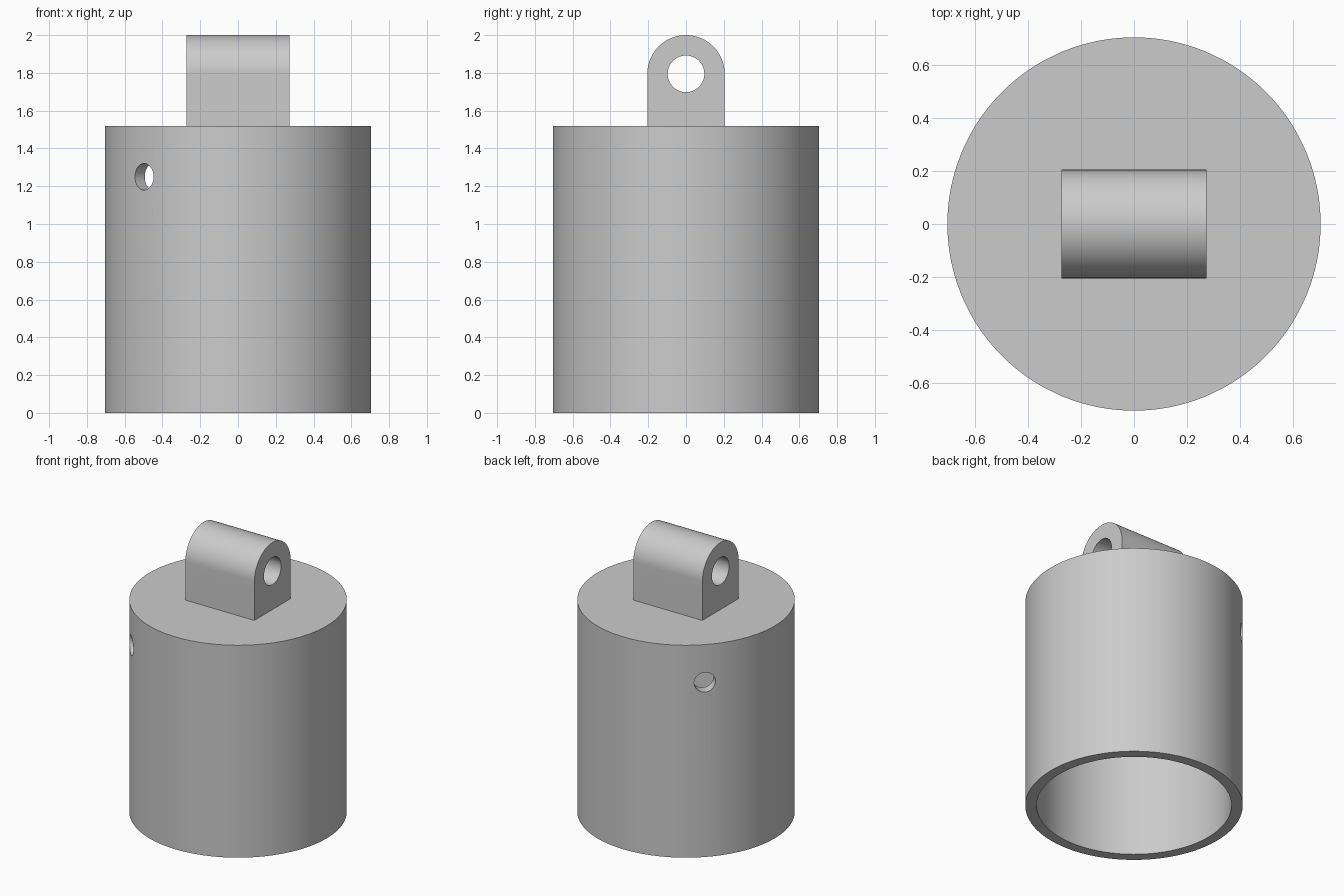
import bpy, bmesh, math
from mathutils import Vector, Matrix

cube = bpy.data.objects.get("Cube")
if cube:
    bpy.data.objects.remove(cube, do_unlink=True)

OUTER, INNER = 0.705, 0.632      # cup radii
TOP, CEILING = 1.52, 1.45        # cup top and inside ceiling
LUG_X, LUG_R, PIN_Z, PIN_R = 0.273, 0.205, 1.795, 0.097
VENT_Z, VENT_R = 1.25, 0.07

grey = bpy.data.materials.new("plain_grey")
grey.use_nodes = True
grey.diffuse_color = (0.6, 0.6, 0.6, 1)
grey.node_tree.nodes["Principled BSDF"].inputs["Base Color"].default_value = (0.6, 0.6, 0.6, 1)


def make_object(name, bm):
    bmesh.ops.recalc_face_normals(bm, faces=bm.faces)
    mesh = bpy.data.meshes.new(name)
    bm.to_mesh(mesh)
    bm.free()
    mesh.materials.append(grey)
    obj = bpy.data.objects.new(name, mesh)
    bpy.context.collection.objects.link(obj)
    return obj


def rod(name, radius, length, centre, direction, sides=64):
    bm = bmesh.new()
    turn = Vector(direction).to_track_quat("Z", "Y").to_matrix().to_4x4()
    bmesh.ops.create_cone(bm, cap_ends=True, segments=sides, radius1=radius, radius2=radius,
                          depth=length, matrix=Matrix.Translation(centre) @ turn)
    return make_object(name, bm)


def select_only(obj):
    bpy.ops.object.select_all(action="DESELECT")
    obj.select_set(True)
    bpy.context.view_layer.objects.active = obj


def cut(obj, cutter):
    select_only(obj)
    mod = obj.modifiers.new("cut", "BOOLEAN")
    mod.operation, mod.solver, mod.object = "DIFFERENCE", "EXACT", cutter
    bpy.ops.object.modifier_apply(modifier=mod.name)
    bpy.data.objects.remove(cutter, do_unlink=True)


# Hollow cup, open at the bottom
cup = rod("cup", OUTER, TOP, (0, 0, TOP / 2), (0, 0, 1), 128)
cut(cup, rod("bore", INNER, CEILING + 0.2, (0, 0, CEILING / 2 - 0.1), (0, 0, 1), 128))

# Two radial vent holes, on the right-hand front and back diagonals
for side in (-1, 1):
    spot = Vector((-1, side, 0)).normalized()
    cut(cup, rod("vent", VENT_R, 0.4, spot * 0.67 + Vector((0, 0, VENT_Z)), spot))

# Arched lug with a pin hole along its length
bm = bmesh.new()
arch = [(LUG_R * math.cos(math.pi * i / 48), PIN_Z + LUG_R * math.sin(math.pi * i / 48))
        for i in range(49)]
outline = [(LUG_R, TOP)] + arch + [(-LUG_R, TOP)]
face = bm.faces.new([bm.verts.new((-LUG_X, y, z)) for y, z in outline])
ext = bmesh.ops.extrude_face_region(bm, geom=[face])
bmesh.ops.translate(bm, vec=(2 * LUG_X, 0, 0),
                    verts=[v for v in ext["geom"] if isinstance(v, bmesh.types.BMVert)])
lug = make_object("lug", bm)
cut(lug, rod("pin_hole", PIN_R, 1, (0, 0, PIN_Z), (1, 0, 0)))

for part in (cup, lug):
    select_only(part)
    bpy.ops.object.shade_smooth_by_angle(angle=math.radians(30))
